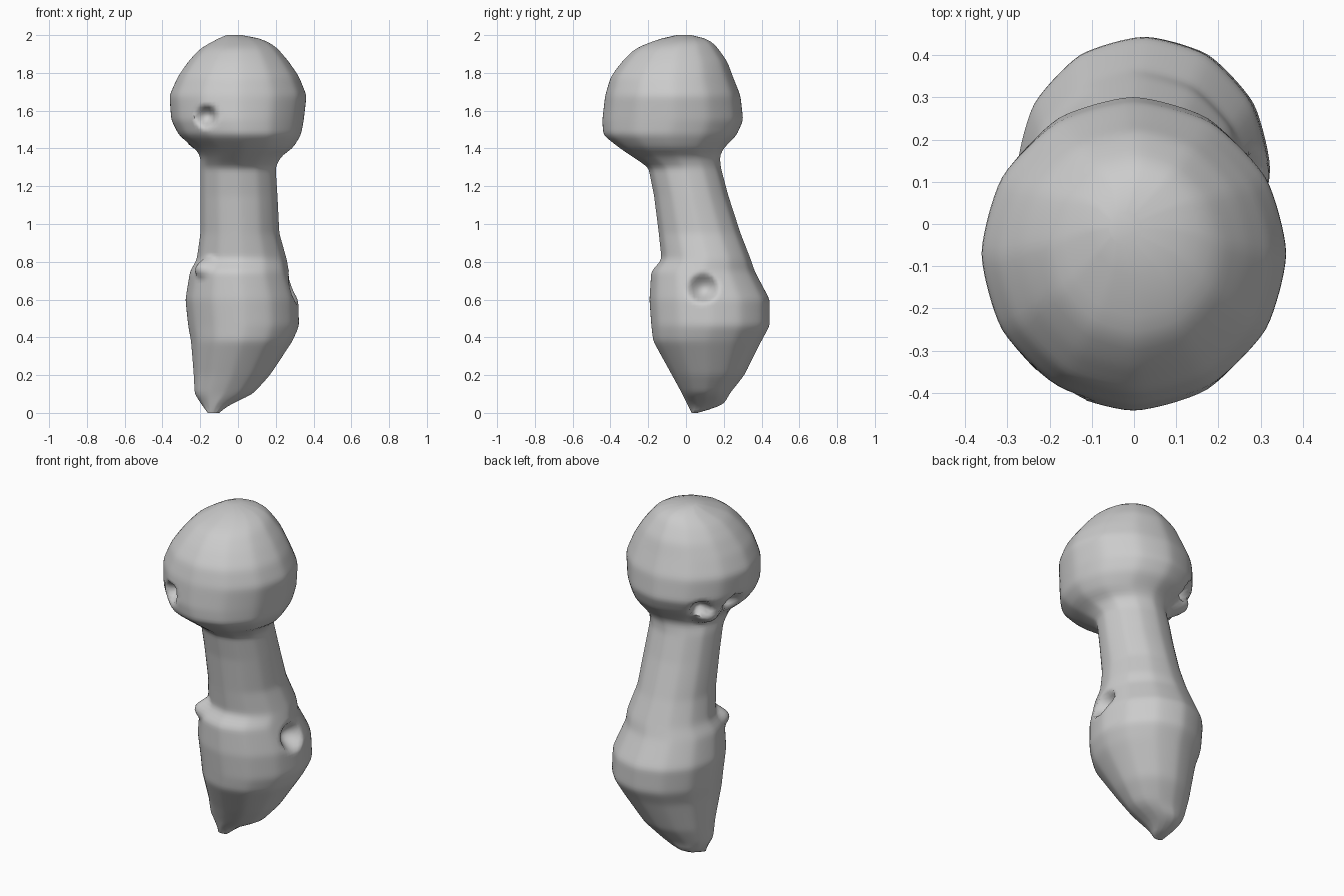
import bpy, bmesh, math
from mathutils import Vector

if "Cube" in bpy.data.objects:
    bpy.data.objects.remove(bpy.data.objects["Cube"])

# Cross-sections: height, x min, x max, y min, y max
SECTIONS = [
    (0.00, -0.16, -0.10, 0.03, 0.06), (0.04, -0.19, -0.05, 0.01, 0.20),
    (0.10, -0.23, 0.08, -0.02, 0.23), (0.20, -0.235, 0.17, -0.075, 0.31),
    (0.38, -0.25, 0.29, -0.175, 0.40), (0.46, -0.265, 0.325, -0.185, 0.445),
    (0.60, -0.28, 0.32, -0.195, 0.445), (0.75, -0.255, 0.27, -0.185, 0.365),
    (0.81, -0.22, 0.26, -0.13, 0.345), (0.95, -0.20, 0.22, -0.145, 0.29),
    (1.15, -0.20, 0.21, -0.17, 0.225), (1.30, -0.20, 0.20, -0.20, 0.185),
    (1.36, -0.20, 0.23, -0.29, 0.18), (1.40, -0.23, 0.29, -0.35, 0.20),
    (1.47, -0.315, 0.335, -0.44, 0.27), (1.55, -0.355, 0.35, -0.445, 0.305),
    (1.68, -0.365, 0.365, -0.43, 0.29), (1.78, -0.32, 0.325, -0.40, 0.25),
    (1.86, -0.265, 0.27, -0.34, 0.22), (1.93, -0.20, 0.21, -0.27, 0.17),
    (1.975, -0.12, 0.15, -0.16, 0.13), (2.00, -0.06, 0.02, -0.05, 0.03),
]
SEGS, STEPS, SIDES = 96, 120, 12


def section_at(z):
    for a, b in zip(SECTIONS, SECTIONS[1:]):
        if z <= b[0] + 1e-6:
            t = (z - a[0]) / (b[0] - a[0])
            return [p + (q - p) * t for p, q in zip(a, b)]
    return SECTIONS[-1]


def facet(a):
    # softened polygon outline
    s = 2 * math.pi / SIDES
    poly = math.cos(s / 2) / math.cos(a % s - s / 2)
    return 0.5 + 0.5 * poly


def push(bm, centre, direction, radius, depth):
    # dent (negative depth) or lump (positive depth)
    c, d = Vector(centre), Vector(direction).normalized()
    for v in bm.verts:
        off = v.co - c
        if abs(off.dot(d)) > 0.15:
            continue
        r = (off - d * off.dot(d)).length / radius
        if r < 1:
            v.co += d * depth * (1 - r * r) ** 1.3


# Continuous body, neck and round head
bm = bmesh.new()
rings = []
for i in range(STEPS + 1):
    z, x0, x1, y0, y1 = section_at(2 * i / STEPS)
    ring = []
    for j in range(SEGS):
        a = 2 * math.pi * j / SEGS
        f = facet(a)
        ring.append(bm.verts.new(((x0 + x1) / 2 + (x1 - x0) / 2 * f * math.cos(a),
                                  (y0 + y1) / 2 + (y1 - y0) / 2 * f * math.sin(a), z)))
    rings.append(ring)
for lo, hi in zip(rings, rings[1:]):
    for j in range(SEGS):
        k = (j + 1) % SEGS
        bm.faces.new((lo[j], lo[k], hi[k], hi[j]))
bm.faces.new(rings[0][::-1])
bm.faces.new(rings[-1])

# Soften the joins between sections
inner = [v for ring in rings[2:-2] for v in ring]
for _ in range(3):
    bmesh.ops.smooth_vert(bm, verts=inner, factor=0.5,
                          use_axis_x=True, use_axis_y=True, use_axis_z=True)

# Lip under the back-left head, lump at the shoulder
push(bm, (-0.24, 0.12, 1.42), (-1, 0.5, -0.3), 0.08, 0.05)
push(bm, (-0.20, -0.09, 0.78), (-1, -0.6, 0.3), 0.07, 0.04)
# Small pits in head and body
push(bm, (-0.17, -0.39, 1.57), (-0.2, -1, 0), 0.065, -0.08)
push(bm, (0.29, 0.09, 0.66), (1, -0.1, 0.1), 0.085, -0.08)
push(bm, (-0.22, 0.18, 1.50), (-0.7, 0.7, 0), 0.06, -0.07)
push(bm, (-0.32, 0.01, 1.50), (-1, 0.2, 0), 0.06, -0.07)

mesh = bpy.data.meshes.new("figure_body_and_head")
bm.to_mesh(mesh)
bm.free()
figure = bpy.data.objects.new("figure_body_and_head", mesh)
bpy.context.collection.objects.link(figure)
bpy.context.view_layer.objects.active = figure
figure.select_set(True)
bpy.ops.object.shade_smooth_by_angle(angle=math.radians(60))
